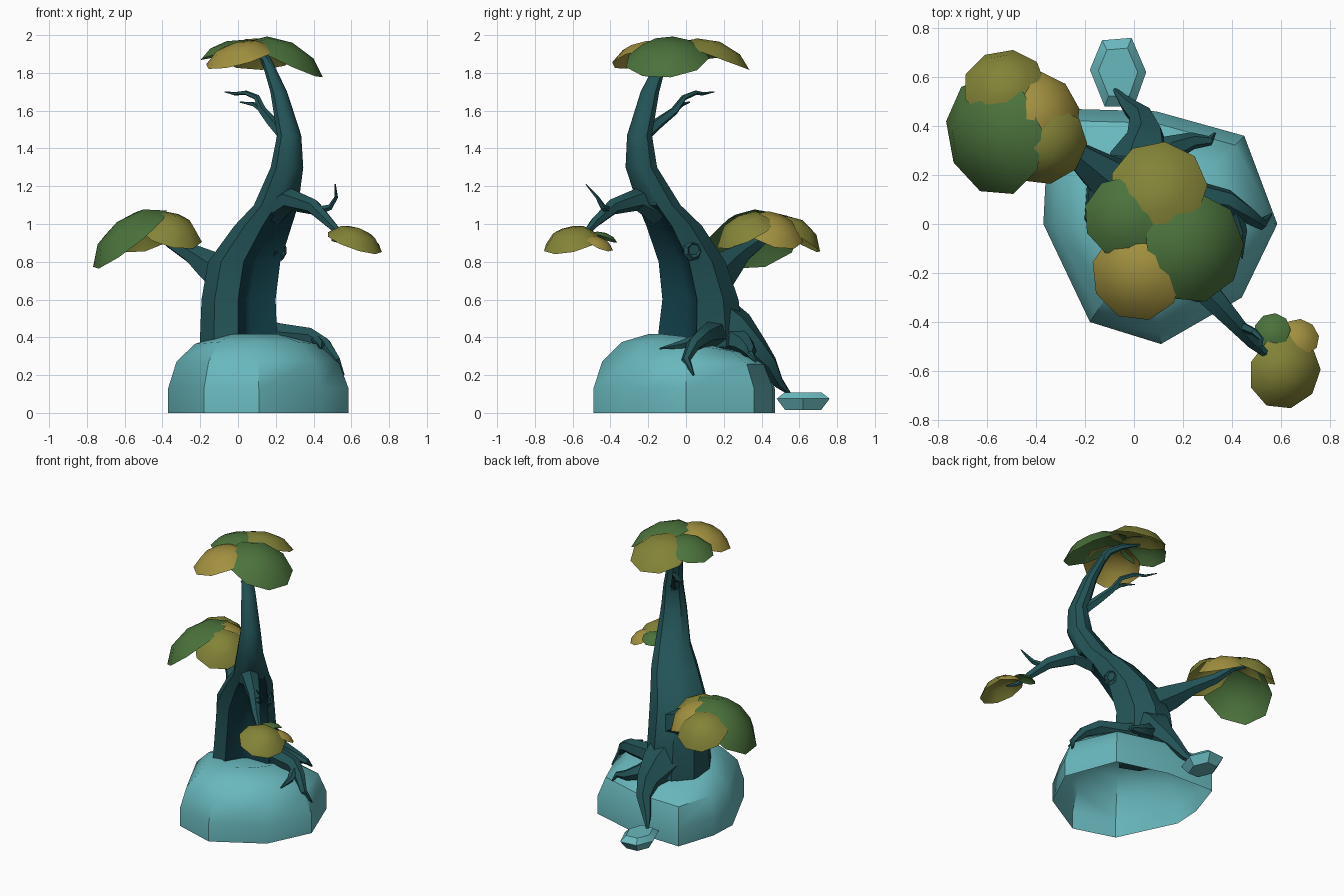
import bpy, bmesh
from math import cos, sin, radians, tau
from mathutils import Vector


def material(name, rgb):
    m = bpy.data.materials.new(name)
    m.diffuse_color = (*rgb, 1)
    return m


STONE = material("stone", (0.14, 0.48, 0.51))
BARK = material("bark", (0.017, 0.088, 0.096))
DARK = material("hollow_bark", (0.006, 0.05, 0.066))
GREEN = material("green_leaf", (0.07, 0.17, 0.045))
OLIVE = material("olive_leaf", (0.23, 0.23, 0.04))
YELLOW = material("yellow_leaf", (0.36, 0.28, 0.05))


def finish(name, bm, *mats):
    me = bpy.data.meshes.new(name)
    bmesh.ops.recalc_face_normals(bm, faces=bm.faces[:])
    bm.to_mesh(me)
    bm.free()
    for m in mats:
        me.materials.append(m)
    me.shade_smooth()
    me.set_sharp_from_angle(angle=radians(35))
    ob = bpy.data.objects.new(name, me)
    bpy.context.collection.objects.link(ob)
    return ob


def loft(bm, rings, cap_start=False, cap_end=True):
    """Skin a stack of equal-length point rings; returns rows of faces."""
    vs = [[bm.verts.new(p) for p in r] for r in rings]
    n = len(rings[0])
    rows = [[bm.faces.new((a[i], a[(i + 1) % n], b[(i + 1) % n], b[i])) for i in range(n)]
            for a, b in zip(vs, vs[1:])]
    if cap_start:
        bm.faces.new(vs[0][::-1])
    if cap_end:
        bm.faces.new(vs[-1])
    return rows


def limb(name, path, sides=6):
    """Tapered tube through (x, y, z, radius) points."""
    pts = [Vector(p[:3]) for p in path]
    u = (pts[1] - pts[0]).orthogonal()
    rings = []
    for i, p in enumerate(pts):
        t = (pts[min(i + 1, len(pts) - 1)] - pts[max(i - 1, 0)]).normalized()
        u = (u - t * u.dot(t)).normalized()
        v = t.cross(u)
        rings.append([p + path[i][3] * (u * cos(tau * k / sides) + v * sin(tau * k / sides))
                      for k in range(sides)])
    bm = bmesh.new()
    loft(bm, rings, True)
    return finish(name, bm, BARK)


def leaf(name, centre, normal, r, h, mat, sides=9):
    """Open faceted dome, tilted along its normal."""
    c, n = Vector(centre), Vector(normal).normalized()
    u = n.cross(Vector((0.3, 1, 0))).normalized()
    v = n.cross(u)
    bm = bmesh.new()
    rings = [[c + n * h * z + r * s * (u * cos(tau * k / sides) + v * sin(tau * k / sides))
              for k in range(sides)] for s, z in ((1, 0), (0.62, 0.7))]
    loft(bm, rings, cap_end=False)
    bm.verts.ensure_lookup_table()
    top, ring = bm.verts.new(c + n * h), bm.verts[sides:sides * 2]
    for k in range(sides):
        bm.faces.new((ring[k], ring[(k + 1) % sides], top))
    return finish(name, bm, mat)


# Boulder: open-bottomed shell, top sloping down to the back
base = [(0.585, 0), (0.45, 0.36), (0.09, 0.46), (-0.27, 0.47), (-0.36, 0.2), (-0.37, 0),
        (-0.18, -0.4), (0.11, -0.49), (0.44, -0.3)]
bm = bmesh.new()
loft(bm, [[(0.07 + (x - 0.07) * s, -0.02 + (y + 0.02) * s, z - slope * max(y, -0.1)) for x, y in base]
          for z, s, slope in ((0, 1, 0), (0.13, 1, 0), (0.27, 0.9, 0.03), (0.365, 0.68, 0.1), (0.405, 0.38, 0.12))])
finish("boulder", bm, STONE)

# Small stone at the back
pebble = [(0.05, 0.62), (-0.01, 0.76), (-0.13, 0.75), (-0.18, 0.63), (-0.12, 0.48), (0.0, 0.48)]
bm = bmesh.new()
loft(bm, [[(-0.065 + (x + 0.065) * s, 0.62 + (y - 0.62) * s, z) for x, y in pebble]
          for z, s in ((0.015, 0.68), (0.075, 1), (0.108, 0.7))], True)
finish("small_stone", bm, STONE)

# Trunk: leaning loft with a hollow pushed into the front right
angles = [-6, 35, 75, 115, 155, 195, 232, 270, 298, 326]
sections = [  # x, y, z, rx, ry, hollow depth
    (0.0, 0.08, 0.35, 0.21, 0.235, 1), (0.0, 0.08, 0.6, 0.2, 0.205, 1),
    (0.03, 0.035, 0.8, 0.195, 0.18, 1), (0.13, -0.06, 0.99, 0.155, 0.15, 0.8),
    (0.2, -0.14, 1.1, 0.12, 0.115, 0), (0.258, -0.235, 1.3, 0.088, 0.085, 0),
    (0.27, -0.245, 1.47, 0.065, 0.067, 0), (0.215, -0.19, 1.7, 0.045, 0.05, 0),
    (0.15, -0.125, 1.87, 0.028, 0.028, 0)]
rings = []
for x, y, z, rx, ry, d in sections:
    m = [1] * 8 + [1 - 0.62 * d] * 2
    rings.append([(x + rx * m[i] * cos(radians(a)), y + ry * m[i] * sin(radians(a)), z)
                  for i, a in enumerate(angles)])
bm = bmesh.new()
for row in loft(bm, rings, True)[:4]:
    for f in row[7:]:
        f.material_index = 1
finish("trunk", bm, BARK, DARK)

# Branches and twigs
limb("crown_branch", [(0.16, -0.135, 1.84, 0.03), (0.13, -0.1, 1.9, 0.026), (0.07, -0.03, 1.93, 0.018),
                      (-0.01, 0.05, 1.935, 0.006)])
limb("left_branch", [(0.0, 0.12, 0.68, 0.12), (-0.14, 0.21, 0.77, 0.09), (-0.24, 0.29, 0.84, 0.055),
                     (-0.36, 0.39, 0.91, 0.038), (-0.45, 0.46, 0.99, 0.023), (-0.53, 0.5, 1.01, 0.007)])
limb("right_branch", [(0.19, -0.15, 1.08, 0.09), (0.28, -0.26, 1.13, 0.06), (0.4, -0.39, 1.09, 0.042),
                      (0.48, -0.48, 1.01, 0.028), (0.55, -0.54, 0.94, 0.015), (0.6, -0.58, 0.93, 0.005)])
limb("right_twig", [(0.42, -0.41, 1.07, 0.024), (0.49, -0.44, 1.09, 0.016), (0.52, -0.47, 1.14, 0.01),
                    (0.515, -0.53, 1.21, 0.003)], 5)
limb("upper_twig", [(0.25, -0.23, 1.46, 0.034), (0.18, -0.14, 1.54, 0.03), (0.13, -0.06, 1.6, 0.022),
                    (0.1, -0.01, 1.67, 0.016), (0.04, 0.05, 1.695, 0.013), (-0.02, 0.09, 1.69, 0.009),
                    (-0.07, 0.15, 1.7, 0.003)], 5)
limb("upper_twig_fork", [(0.13, -0.06, 1.6, 0.016), (0.08, -0.02, 1.635, 0.012), (0.01, 0.02, 1.645, 0.003)], 5)

# Roots
limb("back_root", [(0.0, 0.12, 0.5, 0.16), (0.03, 0.26, 0.42, 0.13), (0.05, 0.36, 0.34, 0.08),
                   (0.03, 0.435, 0.26, 0.052), (-0.03, 0.49, 0.16, 0.03), (-0.08, 0.55, 0.1, 0.008)])
limb("side_root", [(0.08, 0.16, 0.42, 0.09), (0.23, 0.12, 0.41, 0.065), (0.38, 0.09, 0.4, 0.052),
                   (0.46, 0.04, 0.36, 0.038), (0.52, 0.0, 0.28, 0.024), (0.56, 0.04, 0.2, 0.005)])
limb("side_root_fork", [(0.41, 0.06, 0.385, 0.034), (0.44, -0.03, 0.36, 0.022), (0.44, -0.14, 0.34, 0.004)], 5)
limb("back_right_root", [(0.06, 0.22, 0.4, 0.09), (0.15, 0.31, 0.36, 0.055), (0.24, 0.34, 0.325, 0.035),
                         (0.31, 0.34, 0.31, 0.02), (0.33, 0.37, 0.27, 0.005)])

# Knot ring with dark centre
axis = Vector((0.88, 0.42, 0.0)).normalized()
spot = Vector((0.225, 0.035, 0.86))
rot = axis.to_track_quat('Z', 'Y').to_euler()
bpy.ops.mesh.primitive_torus_add(major_segments=7, minor_segments=4, major_radius=0.04,
                                 minor_radius=0.017, location=spot, rotation=rot)
bpy.context.object.name = "knot_ring"
bpy.context.object.data.materials.append(BARK)
bpy.ops.mesh.primitive_cylinder_add(vertices=7, radius=0.04, depth=0.05, location=spot - axis * 0.025,
                                    rotation=rot)
bpy.context.object.name = "knot_centre"
bpy.context.object.data.materials.append(DARK)

# Leaf caps: rim centre, normal, radius, dome height
for args in [
        ("crown_leaf_back", (0.1, 0.15, 1.885), (0, 0.35, 0.94), 0.2, 0.085, OLIVE),
        ("crown_leaf_right", (0.245, -0.1, 1.87), (0.42, -0.08, 0.9), 0.225, 0.1, GREEN),
        ("crown_leaf_front", (0.01, -0.21, 1.88), (-0.25, -0.2, 0.95), 0.19, 0.085, YELLOW),
        ("crown_leaf_left", (-0.045, 0.03, 1.91), (-0.25, 0.05, 0.97), 0.165, 0.06, GREEN),
        ("left_leaf_outer", (-0.57, 0.36, 0.915), (-0.6, -0.15, 0.77), 0.25, 0.12, GREEN),
        ("left_leaf_front", (-0.36, 0.32, 0.95), (0.25, -0.4, 0.87), 0.175, 0.105, OLIVE),
        ("left_leaf_back", (-0.53, 0.565, 0.935), (-0.1, 0.5, 0.85), 0.17, 0.1, OLIVE),
        ("left_leaf_inner", (-0.37, 0.46, 0.96), (0.45, 0.3, 0.82), 0.17, 0.085, YELLOW),
        ("right_leaf_outer", (0.615, -0.605, 0.9), (0.32, -0.22, 0.93), 0.155, 0.085, OLIVE),
        ("right_leaf_back", (0.565, -0.435, 0.925), (-0.1, 0.3, 0.9), 0.075, 0.03, GREEN),
        ("right_leaf_side", (0.68, -0.46, 0.895), (0.3, 0.4, 0.85), 0.08, 0.03, YELLOW)]:
    leaf(*args)
